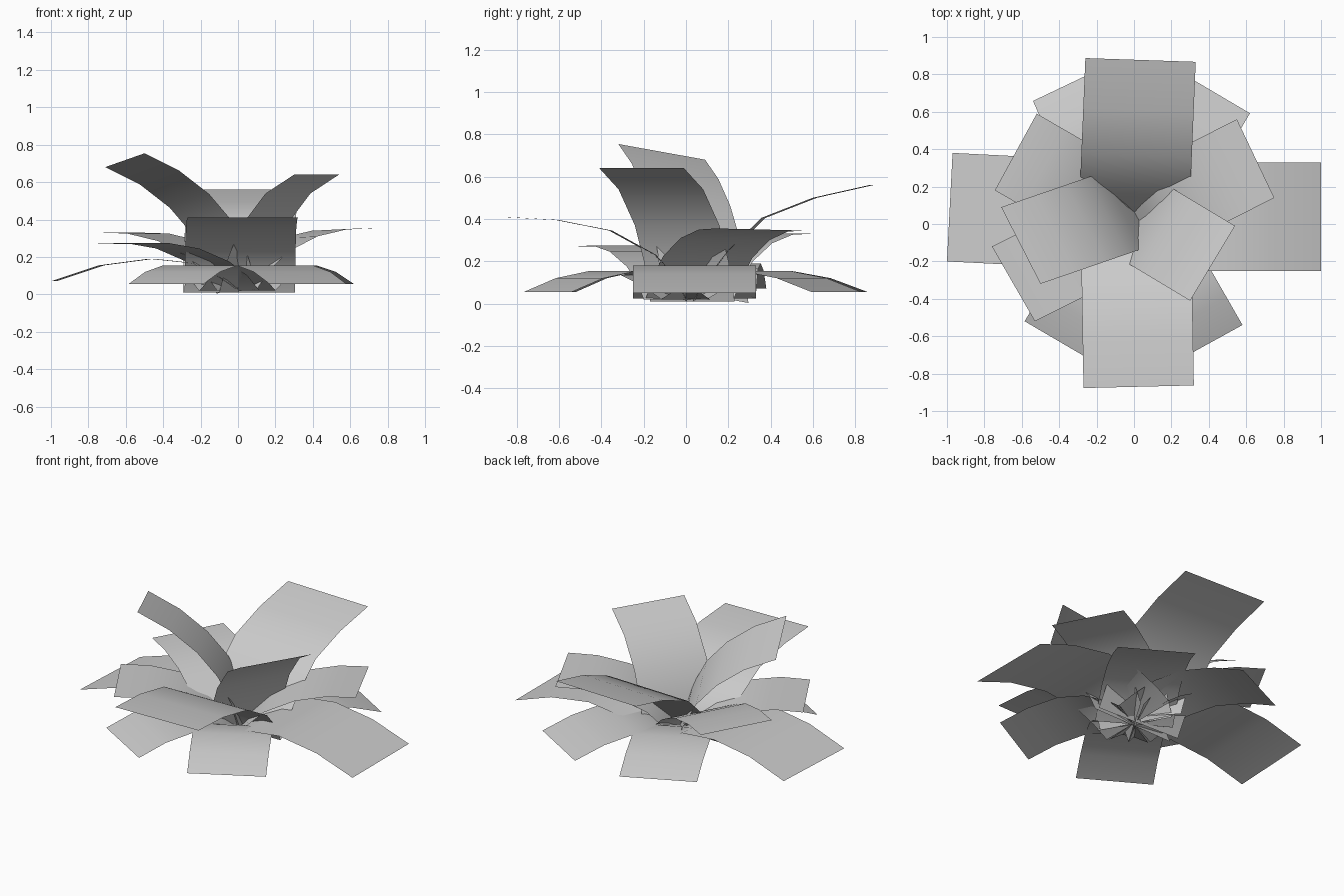
import bpy
from mathutils import Vector

grey = bpy.data.materials.new("pale_grey")
grey.diffuse_color = (0.6, 0.6, 0.6, 1)


def leaf(name, base, tip, half, profile):
    """Bent strip: profile holds (fraction of the way from base to tip, height)."""
    base, tip, half = Vector(base), Vector(tip), Vector(half)
    verts, faces = [], []
    for t, z in profile:
        mid = base.lerp(tip, t).to_3d()
        mid.z = z
        verts += [mid - half, mid, mid + half]
    for i in range(len(profile) - 1):
        for j in (0, 1):
            a = 3 * i + j
            faces.append((a, a + 1, a + 4, a + 3))
    # keep the upper side facing up
    run = (tip - base).to_3d()
    if run.cross(half).z > 0:
        faces = [f[::-1] for f in faces]
    mesh = bpy.data.meshes.new(name)
    mesh.from_pydata(verts, [], faces)
    mesh.polygons.foreach_set("use_smooth", [True] * len(faces))
    mesh.materials.append(grey)
    obj = bpy.data.objects.new(name, mesh)
    bpy.context.collection.objects.link(obj)


# Low drooping ring of four narrow leaves
droop = [(0, 0.02), (0.12, 0.075), (0.3, 0.135), (0.52, 0.155), (0.77, 0.12), (1, 0.055)]
for name, tip, half in (
        ("low_leaf_front_right", (0.375, -0.653), (0.205, 0.113, 0)),
        ("low_leaf_front_left", (-0.385, -0.637), (0.2, -0.117, 0)),
        ("low_leaf_back_right", (0.42, 0.71), (0.2, -0.118, 0)),
        ("low_leaf_back_left", (-0.33, 0.758), (0.21, 0.1, 0))):
    leaf(name, (0, 0), tip, half, droop)

# Wide drooping side leaves
leaf("side_leaf_right", (0, 0.04), (1, 0.04), (0, 0.29, 0),
     [(0, 0.025), (0.1, 0.09), (0.23, 0.15), (0.47, 0.18), (0.74, 0.14), (1, 0.05)])
leaf("side_leaf_left", (0, 0.04), (-0.985, 0.09), (0.015, 0.29, 0),
     [(0, 0.03), (0.1, 0.1), (0.23, 0.165), (0.47, 0.19), (0.74, 0.155), (1, 0.07)])

# Middle ring of flatter leaves
leaf("middle_leaf_back_right", (0, 0.02), (0.65, 0.35), (0.1, -0.21, 0.005),
     [(0, 0.02), (0.1, 0.12), (0.25, 0.22), (0.5, 0.305), (0.76, 0.345), (1, 0.35)])
leaf("middle_leaf_back_left", (0, 0.02), (-0.632, 0.385), (0.112, 0.205, 0),
     [(0, 0.02), (0.1, 0.11), (0.25, 0.2), (0.5, 0.285), (0.76, 0.325), (1, 0.33)])
leaf("middle_leaf_front_left", (0, 0), (-0.645, -0.32), (0.115, -0.2, 0),
     [(0, 0.02), (0.1, 0.1), (0.25, 0.175), (0.5, 0.245), (0.76, 0.275), (1, 0.27)])

# Wide rising front and back leaves
leaf("front_leaf", (0.01, 0), (0.025, -0.87), (0.295, 0.007, 0),
     [(0, 0.01), (0.06, 0.12), (0.17, 0.23), (0.41, 0.345), (0.7, 0.395), (1, 0.41)])
leaf("back_leaf", (0, 0.04), (0.035, 0.877), (0.295, -0.01, 0),
     [(0, 0.01), (0.08, 0.12), (0.2, 0.25), (0.39, 0.405), (0.68, 0.5), (1, 0.56)])

# Steep inner leaves
leaf("inner_leaf_right", (0.02, 0.03), (0.42, -0.21), (0.12, 0.2, 0),
     [(0, 0.01), (0.12, 0.2), (0.3, 0.37), (0.62, 0.54), (1, 0.64)])
leaf("inner_leaf_left", (-0.01, 0.09), (-0.605, -0.115), (0.105, -0.205, 0.037),
     [(0, 0.04), (0.09, 0.2), (0.22, 0.36), (0.42, 0.5), (0.69, 0.625), (1, 0.717)])
